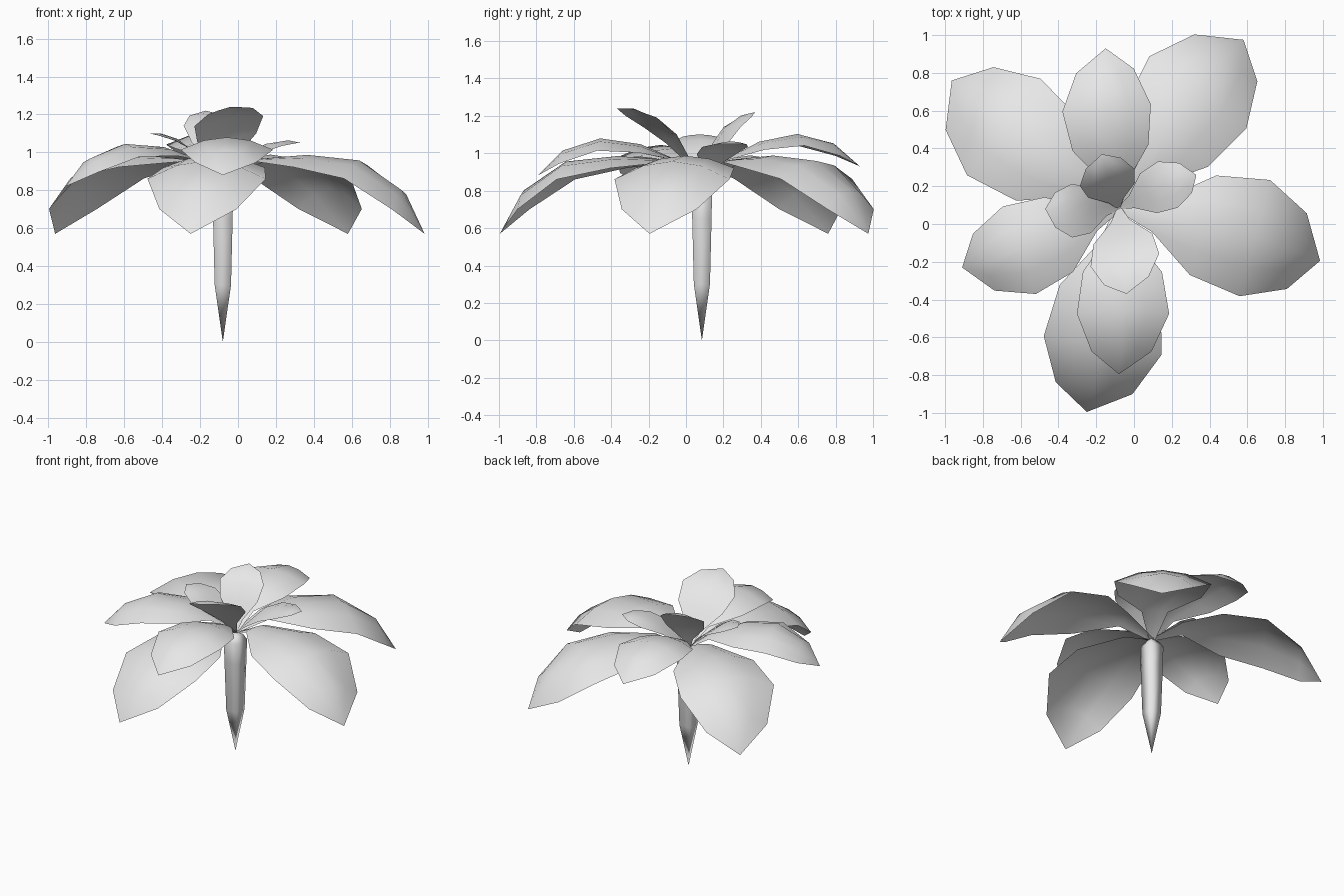
import bpy, bmesh, math
from mathutils import Vector, Matrix

cube = bpy.data.objects.get("Cube")
if cube:
    bpy.data.objects.remove(cube, do_unlink=True)

# One plain grey for the whole plant
GREY = (0.8, 0.8, 0.8, 1.0)
mat = bpy.data.materials.new("light_grey")
mat.use_nodes = True
mat.diffuse_color = GREY
mat.node_tree.nodes["Principled BSDF"].inputs["Base Color"].default_value = GREY

CROWN = Vector((-0.08, 0.085, 0.92))

# Leaf rows: distance along, half width, midrib height, edge height
ROWS = [
    (0.0, 0.02, 0.0, 0.0),
    (0.2, 0.085, 0.045, 0.03),
    (0.45, 0.27, 0.065, 0.0),
    (0.73, 0.315, 0.035, -0.06),
    (0.96, 0.205, -0.12, -0.22),
]
COLUMNS = (-1, -0.5, 0, 0.5, 1)
LEAN = 0.09                       # blade sits slightly to one side of its point
STALK_DROP, STALK_REACH = 0.07, 0.2


def finish(bm, name):
    for face in bm.faces:
        face.smooth = True
    mesh = bpy.data.meshes.new(name)
    bm.to_mesh(mesh)
    bm.free()
    mesh.materials.append(mat)
    obj = bpy.data.objects.new(name, mesh)
    bpy.context.collection.objects.link(obj)


def leaf(name, tip, width=1.0, bend=1.0, roll=0.0):
    """Arched leaf sheet, scaled and tilted so that its point lands on tip."""
    point = Vector((1.09, 0, -0.35 * bend))
    reach = Vector(tip) - CROWN
    scale = reach.length / point.length
    flat = math.hypot(reach.x, reach.y)
    tilt = math.atan2(reach.z, flat) - math.atan2(point.z, point.x)
    turn = math.atan2(reach.y, reach.x)
    bm = bmesh.new()
    grid = [[bm.verts.new((x, half * (width * c + LEAN),
                           bend * (mid + (edge - mid) * c * c)))
             for c in COLUMNS] for x, half, mid, edge in ROWS]
    for a, b in zip(grid, grid[1:]):
        for i in range(len(COLUMNS) - 1):
            bm.faces.new((a[i], b[i], b[i + 1], a[i + 1]))
    end = bm.verts.new(point)
    last = grid[-1]
    for i in range(len(COLUMNS) - 1):
        bm.faces.new((last[i], end, last[i + 1]))
    bm.transform(Matrix.Translation(CROWN)
                 @ Matrix.Rotation(math.radians(roll), 4, reach)
                 @ Matrix.Rotation(turn, 4, 'Z')
                 @ Matrix.Rotation(-tilt, 4, 'Y') @ Matrix.Scale(scale, 4))
    # Stalk dips down to the stem top
    for v in bm.verts:
        away = (v.co - CROWN).xy.length
        v.co.z -= STALK_DROP * max(0, 1 - away / STALK_REACH)
    finish(bm, name)


# Large drooping outer leaves
leaf("outer_leaf_back_right", (-0.965, 0.76, 0.57))
leaf("outer_leaf_back_left", (0.58, 0.975, 0.57))
leaf("outer_leaf_left", (0.985, -0.195, 0.57))
leaf("outer_leaf_front", (-0.25, -0.995, 0.57))

# Middle leaves
leaf("middle_leaf_right", (-0.91, -0.23, 0.82), bend=0.92)
leaf("middle_leaf_front", (-0.08, -0.795, 0.88), bend=0.92)
leaf("middle_leaf_back", (-0.15, 0.93, 0.93), bend=0.92)

# Small upright inner leaves
leaf("inner_leaf_front", (-0.04, -0.37, 1.24), 1.17, 0.45, 10)
leaf("inner_leaf_back", (-0.17, 0.37, 1.22), 1.25, 0.5)
leaf("inner_leaf_left", (0.33, 0.26, 1.05), 1.0, 0.4)
leaf("inner_leaf_right", (-0.47, 0.08, 1.1), 1.15, 0.35)

# Tapered four-sided stem, pointed at the foot and rounded at the crown
SIDES = 4
PROFILE = [(0.3, 0.061), (0.65, 0.073), (0.8, 0.077), (0.84, 0.05)]
ANGLES = [math.tau * (i + 0.5) / SIDES for i in range(SIDES)]
bm = bmesh.new()
rings = [[bm.verts.new((CROWN.x + r * math.cos(a), CROWN.y + r * math.sin(a), z))
          for a in ANGLES] for z, r in PROFILE]
foot = bm.verts.new((CROWN.x, CROWN.y, 0))
top = bm.verts.new((CROWN.x, CROWN.y, 0.86))
for i in range(SIDES):
    j = (i + 1) % SIDES
    bm.faces.new((foot, rings[0][j], rings[0][i]))
    bm.faces.new((rings[-1][i], rings[-1][j], top))
    for a, b in zip(rings, rings[1:]):
        bm.faces.new((a[i], a[j], b[j], b[i]))
finish(bm, "stem")
